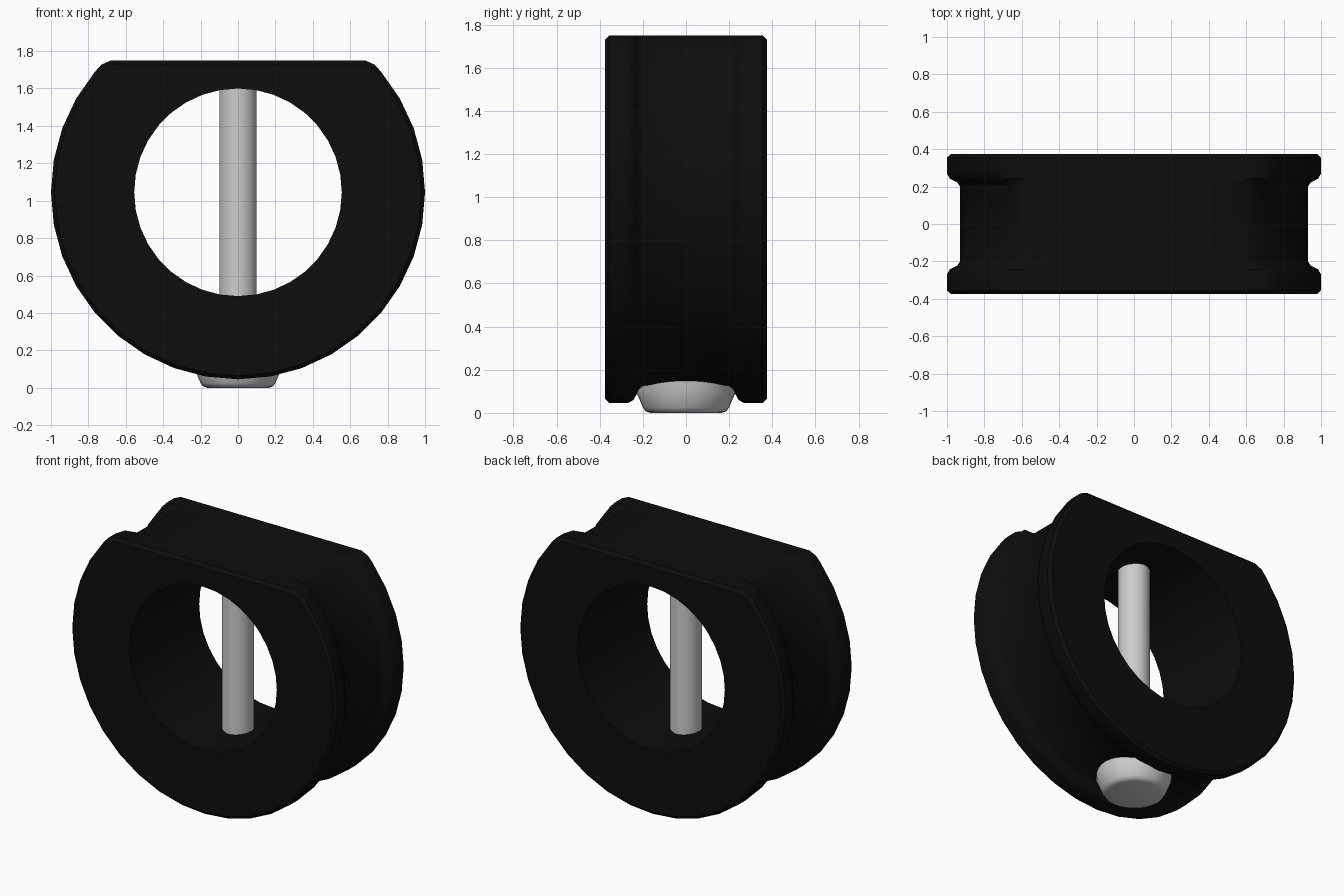
import bpy, bmesh, math

old = bpy.data.objects.get("Cube")
if old:
    bpy.data.objects.remove(old, do_unlink=True)


def material(name, value, rough):
    m = bpy.data.materials.new(name)
    m.use_nodes = True
    m.diffuse_color = (value, value, value, 1)
    bsdf = m.node_tree.nodes["Principled BSDF"]
    bsdf.inputs["Base Color"].default_value = (value, value, value, 1)
    bsdf.inputs["Roughness"].default_value = rough
    return m


def finish(bm, name, mat, angle):
    bmesh.ops.recalc_face_normals(bm, faces=bm.faces)
    mesh = bpy.data.meshes.new(name)
    bm.to_mesh(mesh)
    bm.free()
    mesh.materials.append(mat)
    obj = bpy.data.objects.new(name, mesh)
    bpy.context.collection.objects.link(obj)
    bpy.ops.object.select_all(action='DESELECT')
    obj.select_set(True)
    bpy.context.view_layer.objects.active = obj
    bpy.ops.object.shade_smooth_by_angle(angle=math.radians(angle))
    return obj


def skin(bm, loops, closed):
    """Join consecutive vertex loops with quads."""
    n = len(loops[0])
    pairs = list(zip(loops, loops[1:]))
    if closed:
        pairs.append((loops[-1], loops[0]))
    for a, b in pairs:
        for i in range(n):
            j = (i + 1) % n
            bm.faces.new((a[i], a[j], b[j], b[i]))


black = material("black", 0.004, 0.6)
steel = material("light grey", 0.6, 0.5)

CENTRE_Z = 1.045
HOLE_R = 0.555

# Grooved ring: half profile (y, radius, height of the flat top), mirrored in y
half = [(0.375, 0.98, 0.685), (0.355, 1.0, 0.705), (0.27, 1.0, 0.705),
        (0.243, 0.985, 0.705), (0.222, 0.945, 0.705), (0.2, 0.93, 0.705)]
profile = half + [(-y, r, h) for y, r, h in reversed(half)]

# Ten degree steps, with extra points where the rim rounds into the flat top
angles = sorted(list(range(0, 360, 10)) + [43, 46, 134, 137])
angles = [math.radians(a) for a in angles]

bm = bmesh.new()
loops = []
for y, r, h in profile + [(-0.375, HOLE_R, 9), (0.375, HOLE_R, 9)]:
    loop = []
    for a in angles:
        s = math.sin(a)
        rad = min(r, h / s) if s > 0.01 else r
        loop.append(bm.verts.new((rad * math.cos(a), y, CENTRE_Z + rad * s)))
    loops.append(loop)
skin(bm, loops, True)
finish(bm, "grooved_ring", black, 35)


def turned(name, points, segments):
    """Solid of revolution about z from (radius, z) points, capped at both ends."""
    bm = bmesh.new()
    rings = []
    for r, z in points:
        rings.append([bm.verts.new((r * math.cos(t), r * math.sin(t), z))
                      for t in (2 * math.pi * k / segments for k in range(segments))])
    skin(bm, rings, False)
    bm.faces.new(rings[0])
    bm.faces.new(rings[-1])
    finish(bm, name, steel, 40)


# Pin across the hole, sunk into the ring at both ends
turned("cross_pin", [(0.1, 0.42), (0.1, 1.66)], 32)

# Tapered screw head under the ring
turned("screw_head", [(0.165, 0), (0.187, 0.007), (0.2, 0.025),
                      (0.232, 0.1), (0.235, 0.2)], 32)
